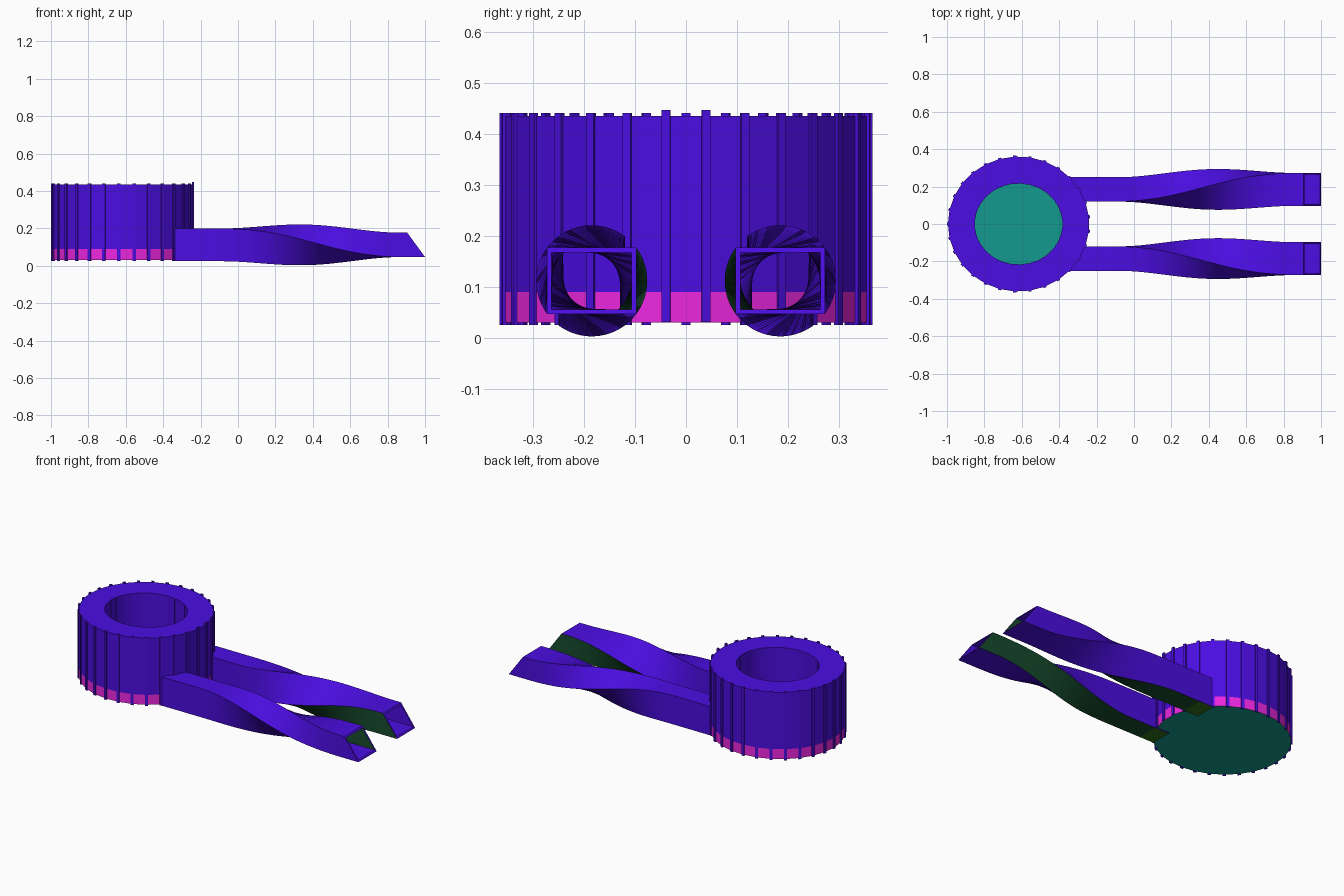
import bpy, bmesh, math
from mathutils import Matrix, Vector

if "Cube" in bpy.data.objects:
    bpy.data.objects.remove(bpy.data.objects["Cube"])

CX, N = -0.617, 29
RX, RY, IX, IY = 0.378, 0.361, 0.235, 0.217
Z0, ZB, Z1 = 0.03, 0.09, 0.435


def material(name, rgb):
    m = bpy.data.materials.new(name)
    m.diffuse_color = (*rgb, 1)
    m.use_nodes = True
    m.node_tree.nodes["Principled BSDF"].inputs["Base Color"].default_value = m.diffuse_color
    return m


purple = material("purple", (0.07, 0.004, 0.75))
magenta = material("magenta", (0.85, 0.02, 0.75))
teal = material("teal", (0.006, 0.32, 0.27))
green = material("dark_green", (0.008, 0.07, 0.025))
moss = material("moss_green", (0.03, 0.16, 0.01))


def finish(name, bm, mats):
    bmesh.ops.recalc_face_normals(bm, faces=bm.faces)
    me = bpy.data.meshes.new(name)
    bm.to_mesh(me)
    bm.free()
    for m in mats:
        me.materials.append(m)
    ob = bpy.data.objects.new(name, me)
    bpy.context.collection.objects.link(ob)
    return ob


def rib_angle(i):
    return 2 * math.pi * (i + 0.5) / N


def on_ellipse(rx, ry, a, z):
    return Vector((CX + rx * math.cos(a), ry * math.sin(a), z))


def bridge(bm, a, b, mat):
    n = len(a)
    for i in range(n):
        j = (i + 1) % n
        bm.faces.new((a[i], a[j], b[j], b[i])).material_index = mat


# Round cup: outer wall with a coloured base band, flat rim, inner wall, floor
bm = bmesh.new()
profile = [(RX, RY, Z0), (RX, RY, ZB), (RX, RY, Z1), (IX, IY, Z1), (IX, IY, 0.04)]
rings = [[bm.verts.new(on_ellipse(rx, ry, rib_angle(i), z)) for i in range(N)]
         for rx, ry, z in profile]
for k, mat in enumerate((1, 0, 0, 0)):
    bridge(bm, rings[k], rings[k + 1], mat)
for ring in (rings[0], rings[-1]):
    bm.faces.new(ring).material_index = 2
finish("cup_body", bm, (purple, magenta, teal))


# Vertical ribs at every corner of the cup
def ribs(name, rx, ry, depth, width, zlo, zhi):
    bm = bmesh.new()
    for i in range(N):
        a = rib_angle(i)
        lift = 0.006 if rx == RX and i in (0, N - 1) else 0
        normal = math.atan2(math.sin(a) / ry, math.cos(a) / rx)
        mid = on_ellipse(rx, ry, a, (zlo + zhi) / 2 + lift)
        bmesh.ops.create_cube(bm, size=1, matrix=Matrix.Translation(mid)
                              @ Matrix.Rotation(normal, 4, 'Z')
                              @ Matrix.Diagonal((depth, width, zhi - zlo, 1)))
    finish(name, bm, (purple,))


ribs("outer_ribs", RX, RY, 0.010, 0.017, 0.025, 0.441)
ribs("inner_ribs", IX, IY, 0.004, 0.012, 0.04, Z1 - 0.001)

# Hollow rectangular arms, twisted a quarter turn, with a slanted open end
AY, AZ, HW, HH, WALL = 0.185, 0.112, 0.065, 0.0875, 0.009
T0, T1, STEPS = -0.09, 0.87, 32


def section(bm, x, turn, side, slant=0.0):
    loops = []
    c, s = math.cos(turn), math.sin(turn)
    for t in (0, WALL):
        w, h = HW - t, HH - t
        loop = []
        for u, v in ((-w, -h), (w, -h), (w, h), (-w, h)):
            y, z = u * c - v * s, u * s + v * c
            dx = slant * (HW - z) / (2 * HW)
            loop.append(bm.verts.new((x + dx, -side * (y - AY), AZ + z)
                                     if side > 0 else (x + dx, y - AY, AZ + z)))
        loops.append(loop)
    return loops


def arm(name, side):
    bm = bmesh.new()
    stations = [(-0.345, 0, 0), (-0.25, 0, 0)]
    for k in range(STEPS + 1):
        t = k / STEPS
        stations.append((T0 + (T1 - T0) * t,
                         math.pi / 2 * t * t * (3 - 2 * t), 0))
    stations.append((0.905, math.pi / 2, 0.095))
    secs = [section(bm, x, turn, side, sl) for x, turn, sl in stations]
    for k in range(len(secs) - 1):
        for shell in (0, 1):
            a, b = secs[k][shell], secs[k + 1][shell]
            for i in range(4):
                j = (i + 1) % 4
                f = bm.faces.new((a[i], a[j], b[j], b[i]))
                # the underside wall turns into the inward-facing wall
                f.material_index = (2 if k == 0 else 1) if i == 0 else 0
    for sec in (secs[0], secs[-1]):
        bridge(bm, sec[0], sec[1], 0)
    ob = finish(name, bm, (purple, green, moss))
    bpy.ops.object.select_all(action='DESELECT')
    ob.select_set(True)
    bpy.context.view_layer.objects.active = ob
    bpy.ops.object.shade_smooth_by_angle(angle=math.radians(30))


arm("front_arm", -1)
arm("back_arm", 1)
